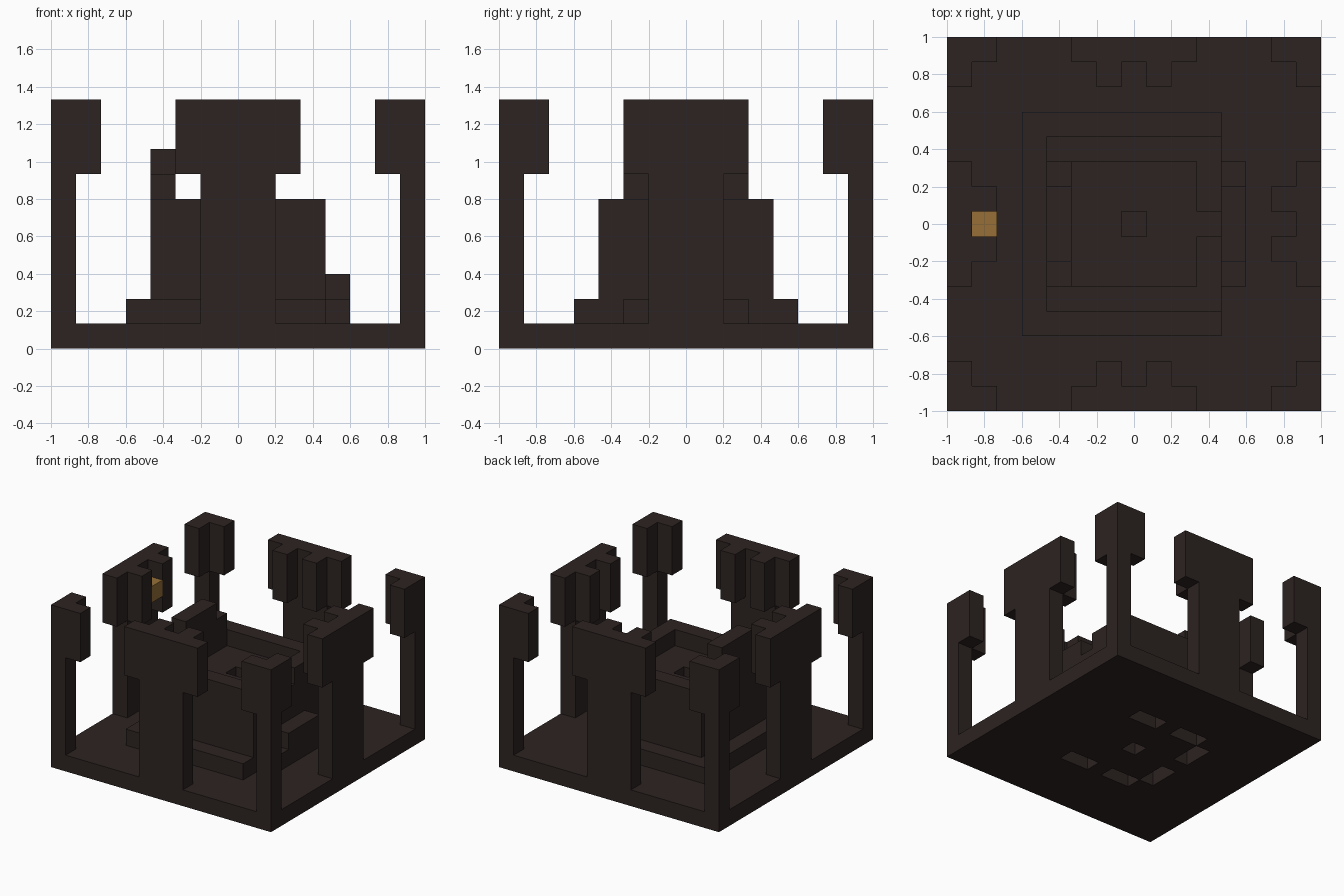
import bpy, bmesh
from mathutils import Vector

cube = bpy.data.objects.get("Cube")
if cube:
    bpy.data.objects.remove(cube, do_unlink=True)

N = 15          # blocks along each side
U = 2.0 / N     # size of one block


def material(name, colour):
    m = bpy.data.materials.new(name)
    m.use_nodes = True
    m.diffuse_color = colour
    m.node_tree.nodes["Principled BSDF"].inputs["Base Color"].default_value = colour
    return m


dark_stone = material("dark_stone", (0.026, 0.017, 0.016, 1))
gold = material("gold", (0.31, 0.16, 0.04, 1))


def box(x0, x1, y0, y1, z0, z1):
    return {(x, y, z) for x in range(x0, x1) for y in range(y0, y1) for z in range(z0, z1)}


def turn(cells, times):
    for _ in range(times):
        cells = {(N - 1 - y, x, z) for x, y, z in cells}
    return cells


def build(name, cells, mat):
    """Skin a set of blocks with outer faces only, merged into flat panels."""
    bm = bmesh.new()
    for cell in cells:
        for axis in range(3):
            for side in (-1, 1):
                near = list(cell)
                near[axis] += side
                if tuple(near) in cells:
                    continue
                a, b = (axis + 1) % 3, (axis + 2) % 3
                centre = Vector(cell) + Vector((0.5, 0.5, 0.5))
                centre[axis] += side * 0.5
                corners = []
                for s, t in ((-1, -1), (1, -1), (1, 1), (-1, 1))[::side]:
                    p = centre.copy()
                    p[a] += s / 2
                    p[b] += t / 2
                    corners.append(bm.verts.new(((p.x - N / 2) * U, (p.y - N / 2) * U, p.z * U)))
                bm.faces.new(corners)
    bmesh.ops.remove_doubles(bm, verts=bm.verts[:], dist=U / 100)
    bmesh.ops.dissolve_limit(bm, angle_limit=0.01, verts=bm.verts[:], edges=bm.edges[:])
    mesh = bpy.data.meshes.new(name)
    bm.to_mesh(mesh)
    bm.free()
    mesh.materials.append(mat)
    ob = bpy.data.objects.new(name, mesh)
    bpy.context.scene.collection.objects.link(ob)
    return ob


# Base slab with hollows underneath the hall
hollows = box(7, 8, 7, 8, 0, 1)
side_hollows = box(5, 7, 4, 5, 0, 1) | box(8, 10, 4, 5, 0, 1)
for quarter in (0, 2, 3):
    hollows |= turn(side_hollows, quarter)
build("base", box(0, N, 0, N, 0, 1) - hollows, dark_stone)

# Corner towers and side towers, repeated round the four sides
corner = box(0, 1, 0, 1, 1, 10) | box(0, 2, 0, 1, 7, 10) | box(0, 1, 0, 2, 7, 10)
side = (box(6, 9, 0, 1, 1, 10) | box(5, 10, 0, 1, 7, 10)
        | box(6, 7, 1, 2, 7, 10) | box(8, 9, 1, 2, 7, 10))
for quarter, where in enumerate(("front", "left", "back", "right")):
    build("corner_tower_" + where, turn(corner, quarter), dark_stone)
    build("side_tower_" + where, turn(side, quarter), dark_stone)

# Hall: plinth, walls with a sunken roof, doorway notch and roof pit
hall = box(3, 11, 3, 12, 1, 2) | box(4, 11, 4, 11, 1, 6)
hall -= box(5, 10, 5, 10, 5, 6) | box(10, 11, 7, 8, 5, 6) | box(7, 8, 7, 8, 4, 5)
build("hall", hall, dark_stone)

# Raised gable on the hall
build("hall_gable", box(4, 5, 5, 10, 6, 7) | box(4, 5, 6, 9, 7, 8), dark_stone)

# Entrance steps
build("entrance_steps", box(11, 12, 5, 10, 1, 2) | box(11, 12, 6, 9, 2, 3), dark_stone)

# Gold block set in the right side tower
build("gold_block", box(1, 2, 7, 8, 8, 9), gold)
